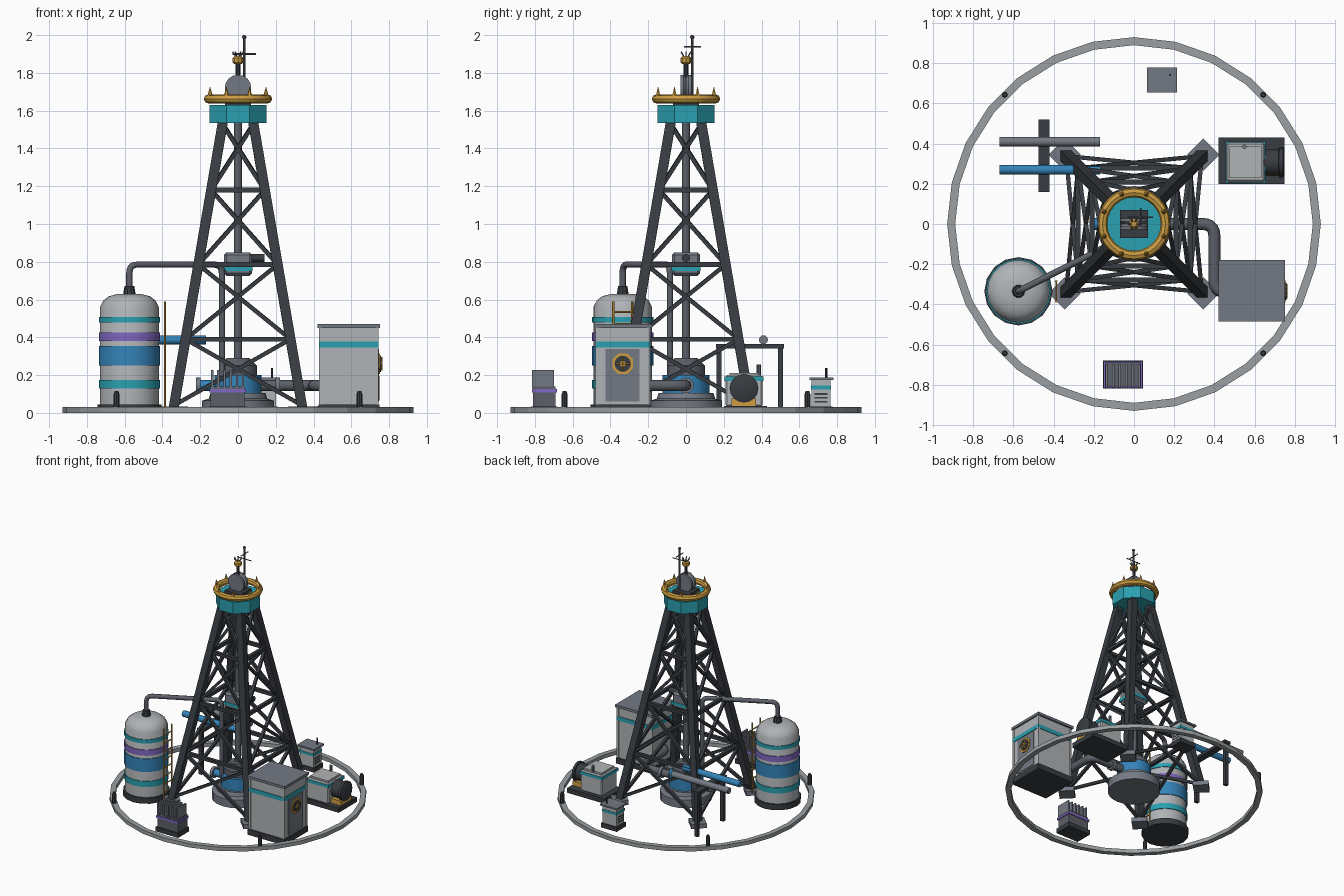
import bpy, bmesh
from math import pi, cos, sin, atan2
from mathutils import Vector, Matrix

cube = bpy.data.objects.get("Cube")
if cube:
    bpy.data.objects.remove(cube)


def material(name, *rgb):
    m = bpy.data.materials.new(name)
    m.use_nodes = True
    lin = [((c / 255 + 0.055) / 1.055) ** 2.4 for c in rgb] + [1]
    m.diffuse_color = lin
    m.node_tree.nodes["Principled BSDF"].inputs["Base Color"].default_value = lin
    return m


DARK = material("dark steel", 56, 60, 65)
STEEL = material("mid steel", 116, 122, 132)
IRON = material("pipe iron", 92, 96, 104)
LIGHT = material("light panel", 176, 179, 182)
RING = material("ring grey", 155, 160, 162)
TEAL = material("teal", 42, 160, 176)
BLUE = material("blue", 52, 132, 186)
PURPLE = material("purple", 128, 104, 194)
GOLD = material("gold", 205, 158, 66)


def finish(name, bm, mat, smooth=False):
    bmesh.ops.recalc_face_normals(bm, faces=bm.faces)
    me = bpy.data.meshes.new(name)
    bm.to_mesh(me)
    bm.free()
    me.materials.append(mat)
    ob = bpy.data.objects.new(name, me)
    bpy.context.collection.objects.link(ob)
    if smooth:
        bpy.ops.object.select_all(action='DESELECT')
        ob.select_set(True)
        bpy.context.view_layer.objects.active = ob
        bpy.ops.object.shade_smooth_by_angle(angle=0.6)
    return ob


def box(name, mat, x, y, z, bevel=0):
    """Box from (low, high) ranges."""
    bm = bmesh.new()
    bmesh.ops.create_cube(bm, size=1)
    for v in bm.verts:
        v.co = [(a + b) / 2 + c * (b - a) for (a, b), c in zip((x, y, z), v.co)]
    if bevel:
        bmesh.ops.bevel(bm, geom=bm.edges[:], offset=bevel, segments=1, affect='EDGES')
    return finish(name, bm, mat)


def lathe(name, mat, profile, at=(0, 0), n=16, axis=None, closed=False, turn=0, smooth=True):
    """Revolve (radius, height) points; axis lays the result along x or y."""
    bm = bmesh.new()
    rings = [[bm.verts.new((r * cos(turn + 2 * pi * i / n), r * sin(turn + 2 * pi * i / n), z))
              for i in range(n)] for r, z in profile]
    pairs = list(zip(rings, rings[1:] + (rings[:1] if closed else [])))
    for a, b in pairs:
        for i in range(n):
            j = (i + 1) % n
            bm.faces.new((a[i], a[j], b[j], b[i]))
    if not closed:
        bm.faces.new(rings[0])
        bm.faces.new(rings[-1])
    if axis == 'X':
        bmesh.ops.rotate(bm, verts=bm.verts, matrix=Matrix.Rotation(pi / 2, 3, 'Y'))
    if axis == 'Y':
        bmesh.ops.rotate(bm, verts=bm.verts, matrix=Matrix.Rotation(-pi / 2, 3, 'X'))
    bmesh.ops.translate(bm, verts=bm.verts, vec=Vector((*at, 0)[:3]))
    return finish(name, bm, mat, smooth)


def rod(name, mat, a, b, r, n=8, spin=0):
    """Straight bar between two points; n = 4 gives a square beam."""
    a, b = Vector(a), Vector(b)
    bm = bmesh.new()
    bmesh.ops.create_cone(bm, cap_ends=True, segments=n, radius1=r, radius2=r, depth=(b - a).length,
                          matrix=Matrix.Rotation(spin, 4, 'Z'))
    rot = (b - a).to_track_quat('Z', 'Y').to_matrix().to_4x4()
    bm.transform(Matrix.Translation((a + b) / 2) @ rot)
    return finish(name, bm, mat, n > 4)


def pipe(name, mat, points, r, bend=0.06):
    """Round pipe with rounded bends."""
    pts = [Vector(p) for p in points]
    path = [pts[0]]
    for p, q, s in zip(pts, pts[1:], pts[2:]):
        u, v = q + (p - q).normalized() * bend, q + (s - q).normalized() * bend
        path += [u.lerp(q, t / 5).lerp(q.lerp(v, t / 5), t / 5) for t in range(6)]
    path.append(pts[-1])
    cu = bpy.data.curves.new(name, 'CURVE')
    cu.dimensions, cu.bevel_depth, cu.bevel_resolution, cu.use_fill_caps = '3D', r, 2, True
    sp = cu.splines.new('POLY')
    sp.points.add(len(path) - 1)
    for k, p in zip(sp.points, path):
        k.co = (*p, 1)
    cu.materials.append(mat)
    ob = bpy.data.objects.new(name, cu)
    bpy.context.collection.objects.link(ob)


# Ground ring and its posts
lathe("ground_ring", RING, [(0.89, 0), (0.93, 0), (0.93, 0.03), (0.89, 0.03)], n=28, closed=True, smooth=False)
corners = [(1, 1), (-1, 1), (-1, -1), (1, -1)]
for sx, sy in corners:
    lathe("ring_post", DARK, [(0.015, 0.02), (0.015, 0.1), (0.01, 0.115)], (0.643 * sx, 0.643 * sy), 8)


# Derrick: legs, feet, girts and cross braces
def leg(c, z):
    h = 0.345 - z * 0.172
    return Vector((c[0] * h, c[1] * h, z))


for i, c in enumerate(corners):
    d = corners[(i + 1) % 4]
    rod("derrick_leg", DARK, leg(c, 0.02), leg(c, 1.55), 0.037, 4, 0 if c[0] * c[1] > 0 else pi / 2)
    lathe("leg_foot", STEEL, [(0.08, 0), (0.08, 0.035)], (0.345 * c[0], 0.345 * c[1]), 4, smooth=False)
    levels = [0.04, 0.39, 0.785, 1.18, 1.53]
    for lo, hi in zip(levels, levels[1:]):
        if hi < 1.5:
            rod("derrick_girt", DARK, leg(c, hi), leg(d, hi), 0.018, 4, pi / 4)
        rod("derrick_brace", DARK, leg(c, lo), leg(d, hi), 0.015, 4, pi / 4)
        rod("derrick_brace", DARK, leg(d, lo), leg(c, hi), 0.015, 4, pi / 4)

# Crown block, gold ring and sheave
lathe("crown_block", TEAL, [(0.162, 1.535), (0.162, 1.63)], n=8, turn=pi / 8, smooth=False)
lathe("crown_ring", GOLD, [(0.157 + 0.024 * cos(k * pi / 4), 1.662 + 0.024 * sin(k * pi / 4)) for k in range(8)],
      n=24, closed=True)
for k in range(8):
    a = pi / 8 + k * pi / 4
    lathe("crown_spike", GOLD, [(0.015, 1.675), (0.001, 1.725)], (0.16 * cos(a), 0.16 * sin(a)), 6)
box("crown_plate", DARK, (-0.07, 0.07), (-0.07, 0.07), (1.625, 1.66))
lathe("sheave_wheel", STEEL, [(0.07, -0.028), (0.07, -0.012), (0.058, 0), (0.07, 0.012), (0.07, 0.028)],
      (0, 0, 1.72), 16, 'Y')
lathe("beacon_post", DARK, [(0.012, 1.77), (0.012, 1.85)], n=8)
lathe("beacon", GOLD, [(0.02, 1.848), (0.028, 1.856), (0.028, 1.878), (0.016, 1.89)], n=8)
for k in range(6):
    a = k * pi / 3
    rod("beacon_prong", STEEL, (0.012 * cos(a), 0.012 * sin(a), 1.885), (0.03 * cos(a), 0.03 * sin(a), 1.912), 0.004, 5)
rod("antenna_mast", IRON, (0.033, 0.033, 1.65), (0.033, 0.033, 1.985), 0.007)
lathe("antenna_tip", IRON, [(0.005, 1.98), (0.011, 1.986), (0.011, 1.993), (0.005, 2.0)], (0.033, 0.033), 8)
rod("antenna_bar", IRON, (-0.03, 0.033, 1.9), (0.095, 0.033, 1.9), 0.004, 6)
rod("antenna_bar", IRON, (0.033, -0.01, 1.938), (0.033, 0.08, 1.938), 0.004, 6)

# Drill string and travelling block
rod("drill_string", IRON, (0, 0, 0.25), (0, 0, 1.56), 0.022, 12)
box("travelling_block", STEEL, (-0.075, 0.075), (-0.075, 0.075), (0.725, 0.85), 0.015)
box("block_band", TEAL, (-0.078, 0.078), (-0.078, 0.078), (0.752, 0.775))
rod("block_motor", DARK, (0.06, 0, 0.82), (0.14, 0, 0.82), 0.022, 12)

# Wellhead with side outlets
lathe("wellhead_base", STEEL, [(0.19, 0.0), (0.19, 0.065), (0.155, 0.075), (0.145, 0.105)], n=20)
lathe("wellhead_drum", BLUE, [(0.125, 0.09), (0.125, 0.2)], n=20)
lathe("wellhead_cap", IRON, [(0.1, 0.195), (0.1, 0.25), (0.06, 0.29)], n=16)
pipe("outlet_left", BLUE, [(-0.1, 0, 0.145), (-0.21, 0, 0.145)], 0.03)
pipe("outlet_right", IRON, [(0.1, 0, 0.145), (0.4, 0, 0.145), (0.4, -0.34, 0.145), (0.47, -0.34, 0.145)], 0.03)
for x in (-0.21, 0.21):
    lathe("outlet_flange", STEEL, [(0.042, -0.012), (0.042, 0.012)], (x, 0, 0.145), 12, 'X')

# Storage tank, bands, riser pipe and ladder
T = (-0.575, -0.335)
lathe("tank_base", DARK, [(0.17, 0), (0.17, 0.045)], T, 16)
lathe("tank_body", LIGHT, [(0.156, 0.04), (0.156, 0.56), (0.138, 0.595), (0.11, 0.617), (0.06, 0.63)], T, 20)
for name, mat, lo, hi in (("teal", TEAL, 0.13, 0.175), ("blue", BLUE, 0.25, 0.355),
                          ("purple", PURPLE, 0.38, 0.425), ("teal", TEAL, 0.478, 0.508)):
    lathe("tank_band_" + name, mat, [(0.155, lo), (0.162, lo), (0.162, hi), (0.155, hi)], T, 20, closed=True)
lathe("tank_nozzle", DARK, [(0.034, 0.62), (0.026, 0.672)], T, 10)
pipe("riser_pipe", IRON, [(*T, 0.65), (*T, 0.785), (-0.085, -0.085, 0.785), (-0.085, -0.085, 0.17)], 0.017, 0.045)
for y in (-0.385, -0.285):
    rod("ladder_rail", GOLD, (-0.387, y, 0.03), (-0.387, y, 0.59), 0.006, 6)
for k in range(8):
    z = 0.08 + 0.065 * k
    rod("ladder_rung", GOLD, (-0.387, -0.385, z), (-0.387, -0.285, z), 0.005, 6)

# Control cabinet
box("cabinet_base", DARK, (0.425, 0.75), (-0.485, -0.185), (0, 0.045))
box("cabinet_body", LIGHT, (0.435, 0.74), (-0.475, -0.195), (0.04, 0.455))
box("cabinet_band", TEAL, (0.43, 0.745), (-0.48, -0.19), (0.345, 0.377))
box("cabinet_roof", STEEL, (0.42, 0.752), (-0.485, -0.18), (0.45, 0.47))
box("cabinet_door", STEEL, (0.738, 0.746), (-0.425, -0.245), (0.06, 0.338))
for x in (0.438, 0.737):
    for y in (-0.472, -0.198):
        box("cabinet_corner", LIGHT, (x - 0.008, x + 0.008), (y - 0.008, y + 0.008), (0.04, 0.455))
B = (0.746, -0.335, 0.26)
lathe("door_badge", GOLD, [(0.06, 0), (0.06, 0.007)], B, 8, 'X', turn=pi / 8, smooth=False)
lathe("badge_disc", DARK, [(0.043, 0), (0.043, 0.012)], B, 16, 'X')
for k in range(4):
    a = k * pi / 2
    tip = Vector((0.759, B[1] + 0.036 * cos(a), B[2] + 0.036 * sin(a)))
    rod("badge_ray", GOLD, (0.759, B[1], B[2]), tip, 0.005, 4)
lathe("badge_hub", GOLD, [(0.016, 0.01), (0.016, 0.016)], B, 8, 'X')

# Generator skid
box("generator_base", DARK, (0.42, 0.75), (0.2, 0.43), (0, 0.037))
box("generator_body", LIGHT, (0.46, 0.65), (0.21, 0.405), (0.035, 0.2), 0.008)
box("generator_band", TEAL, (0.455, 0.655), (0.205, 0.41), (0.168, 0.192))
box("generator_lid", LIGHT, (0.475, 0.635), (0.23, 0.385), (0.195, 0.212))
rod("generator_stack", STEEL, (0.55, 0.385, 0.19), (0.55, 0.385, 0.255), 0.011, 8)
lathe("generator_motor", IRON, [(0.066, 0.64), (0.066, 0.72), (0.076, 0.722), (0.076, 0.742), (0.06, 0.75)],
      (0, 0.307, 0.13), 16, 'X').data.materials[0] = DARK
box("motor_mount", GOLD, (0.655, 0.742), (0.24, 0.37), (0.035, 0.075))

# Pipe rack
box("rack_beam", DARK, (-0.475, -0.42), (0.16, 0.52), (0.342, 0.364))
for y in (0.175, 0.5):
    box("rack_post", DARK, (-0.462, -0.433), (y - 0.013, y + 0.013), (0, 0.345))
for y, mat in ((0.27, BLUE), (0.41, STEEL)):
    rod("rack_pipe", mat, (-0.67, y, 0.387), (-0.17, y, 0.387), 0.024, 12)

# Finned transformer
box("transformer_base", DARK, (-0.155, 0.045), (-0.82, -0.68), (0, 0.035))
box("transformer_body", IRON, (-0.145, 0.035), (-0.81, -0.69), (0.03, 0.14))
box("transformer_band", PURPLE, (-0.152, 0.042), (-0.816, -0.684), (0.108, 0.126))
for k in range(6):
    x = -0.137 + 0.0328 * k
    box("transformer_fin", STEEL, (x - 0.006, x + 0.006), (-0.815, -0.7), (0.13, 0.228))

# Small instrument hut
box("hut_base", DARK, (0.07, 0.21), (0.66, 0.775), (0, 0.035))
box("hut_body", LIGHT, (0.08, 0.2), (0.665, 0.765), (0.03, 0.178))
box("hut_band", TEAL, (0.077, 0.203), (0.662, 0.768), (0.125, 0.145))
box("hut_roof", STEEL, (0.065, 0.215), (0.655, 0.78), (0.175, 0.188))
rod("hut_pole", DARK, (0.18, 0.742, 0.18), (0.18, 0.742, 0.238), 0.006, 6)
for z in (0.055, 0.075, 0.095):
    box("hut_vent", DARK, (0.078, 0.202), (0.68, 0.75), (z, z + 0.009))
